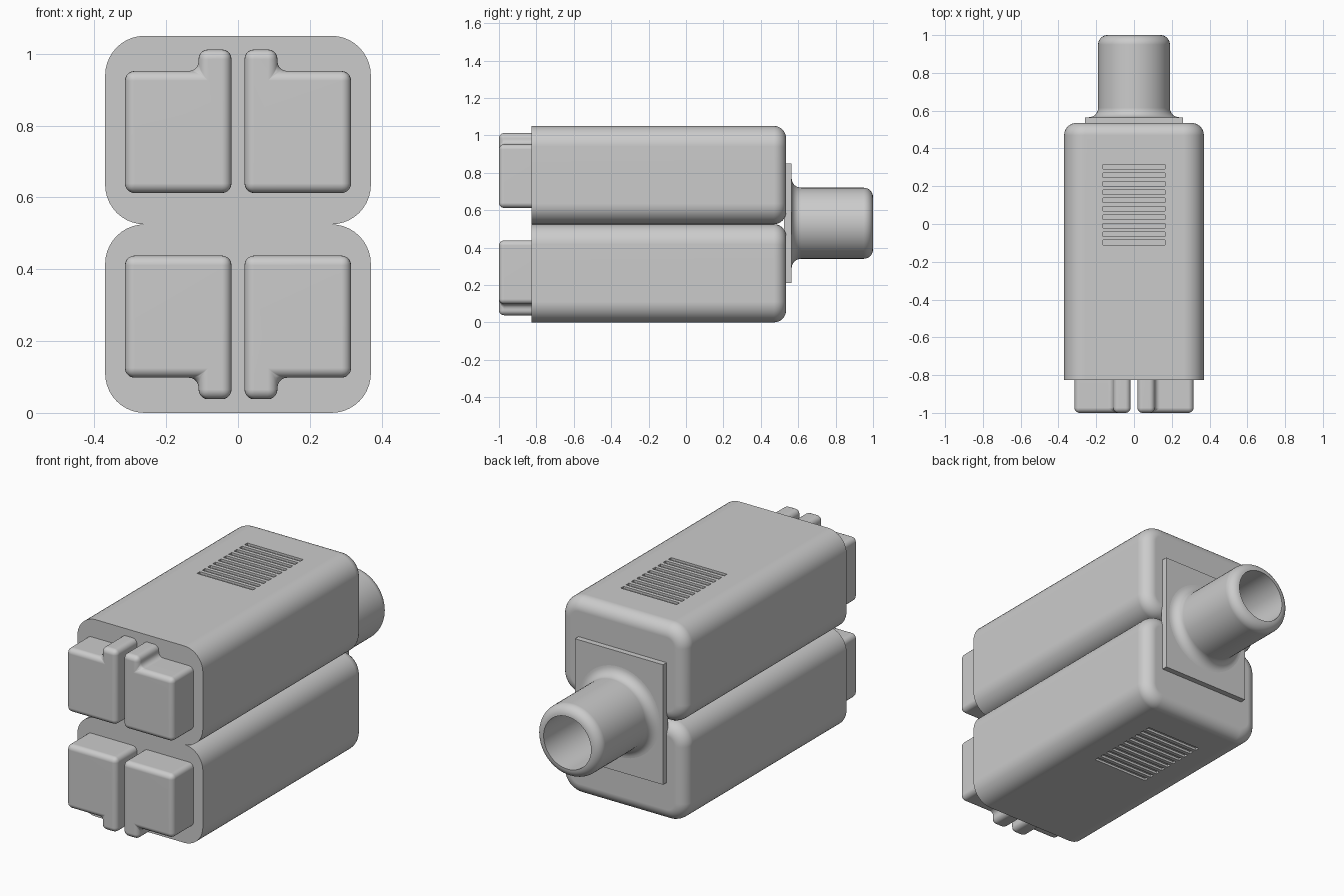
import bpy
import bmesh
from math import sin, cos, pi
from mathutils import Vector, Matrix

default = bpy.data.objects.get("Cube")
if default:
    bpy.data.objects.remove(default, do_unlink=True)

grey = bpy.data.materials.new("light_grey")
grey.use_nodes = True
grey.diffuse_color = (0.6, 0.6, 0.6, 1)
grey.node_tree.nodes["Principled BSDF"].inputs["Base Color"].default_value = grey.diffuse_color

HEIGHT = 1.05
MID = HEIGHT / 2
FRONT, BACK = -0.825, 0.535


def make_object(name, bm):
    bmesh.ops.recalc_face_normals(bm, faces=bm.faces)
    mesh = bpy.data.meshes.new(name)
    bm.to_mesh(mesh)
    bm.free()
    mesh.materials.append(grey)
    obj = bpy.data.objects.new(name, mesh)
    bpy.context.collection.objects.link(obj)
    return obj


def activate(obj):
    bpy.ops.object.select_all(action='DESELECT')
    obj.select_set(True)
    bpy.context.view_layer.objects.active = obj


def smooth(obj):
    activate(obj)
    bpy.ops.object.shade_smooth_by_angle(angle=pi / 6)
    weighted = obj.modifiers.new("flat_faces", 'WEIGHTED_NORMAL')
    weighted.keep_sharp = True


def add_box(bm, lo, hi):
    lo, hi = Vector(lo), Vector(hi)
    size = Matrix.Diagonal((*(hi - lo), 1))
    made = bmesh.ops.create_cube(bm, size=1, matrix=Matrix.Translation((lo + hi) / 2) @ size)
    return made["verts"]


def round_edges(bm, edges, radius, segments):
    bmesh.ops.bevel(bm, geom=edges, offset=radius, segments=segments,
                    profile=0.5, affect='EDGES', clamp_overlap=True)


# Housings: rounded bars with a softened back rim and a row of vent grooves
def housing(name, z0, vent_z):
    bm = bmesh.new()
    add_box(bm, (-0.37, FRONT, z0), (0.37, BACK, z0 + MID))
    along = [e for e in bm.edges if abs(e.verts[0].co.y - e.verts[1].co.y) > 0.1]
    round_edges(bm, along, 0.11, 10)
    rim = [e for e in bm.edges if all(v.co.y > BACK - 0.001 for v in e.verts)]
    round_edges(bm, rim, 0.065, 8)
    obj = make_object(name, bm)

    cut = bmesh.new()
    for i in range(10):
        y = -0.11 + i * 0.0445
        add_box(cut, (-0.165, y, vent_z - 0.012), (0.165, y + 0.024, vent_z + 0.012))
    cutter = make_object(name + "_vent_cutter", cut)
    cutter.hide_render = True
    boolean = obj.modifiers.new("vents", 'BOOLEAN')
    boolean.object = cutter
    boolean.operation = 'DIFFERENCE'
    boolean.solver = 'EXACT'
    activate(obj)
    bpy.ops.object.modifier_apply(modifier="vents")
    bpy.data.objects.remove(cutter, do_unlink=True)
    smooth(obj)


housing("lower_housing", 0, 0)
housing("upper_housing", MID, HEIGHT)


# Front contacts: stepped blocks mirrored left to right and top to bottom
def contact(name, sx, sz):
    outline = [(0.018, 0.087), (0.315, 0.087), (0.315, 0.427),
               (0.11, 0.427), (0.11, 0.487), (0.018, 0.487)]
    bm = bmesh.new()
    verts = [bm.verts.new((sx * x, FRONT, MID + sz * z)) for x, z in outline]
    face = bm.faces.new(verts)
    made = bmesh.ops.extrude_face_region(bm, geom=[face])
    moved = [g for g in made["geom"] if isinstance(g, bmesh.types.BMVert)]
    bmesh.ops.translate(bm, verts=moved, vec=(0, -1 - FRONT, 0))
    bmesh.ops.recalc_face_normals(bm, faces=bm.faces)
    edges = [e for e in bm.edges if any(v.co.y < -0.99 for v in e.verts)]
    round_edges(bm, edges, 0.027, 5)
    smooth(make_object(name, bm))


for side, sx in (("left", 1), ("right", -1)):
    for level, sz in (("upper", 1), ("lower", -1)):
        contact(f"{level}_{side}_contact", sx, sz)

# Back plate joining both housings
bm = bmesh.new()
add_box(bm, (-0.26, BACK - 0.01, 0.21), (0.26, 0.565, 0.85))
make_object("back_plate", bm)

# Cable socket: turned profile with a flared base, rounded lip and open bore
STEPS = 8
angles = [i * pi / 2 / STEPS for i in range(STEPS + 1)]
flare, lip = 0.05, 0.05
profile = [(0.19 + flare - flare * sin(a), 0.565 + flare - flare * cos(a)) for a in angles]
profile += [(0.19 - lip + lip * cos(a), 1 - lip + lip * sin(a)) for a in angles]
profile += [(0.14, 0.6), (0, 0.6)]
bm = bmesh.new()
ring = [bm.verts.new((r, y, 0.53)) for r, y in profile]
edges = [bm.edges.new(pair) for pair in zip(ring, ring[1:])]
bmesh.ops.spin(bm, geom=ring + edges, cent=(0, 0, 0.53), axis=(0, 1, 0),
               angle=2 * pi, steps=64, use_duplicate=False)
bmesh.ops.remove_doubles(bm, verts=bm.verts, dist=0.0005)
smooth(make_object("cable_socket", bm))
